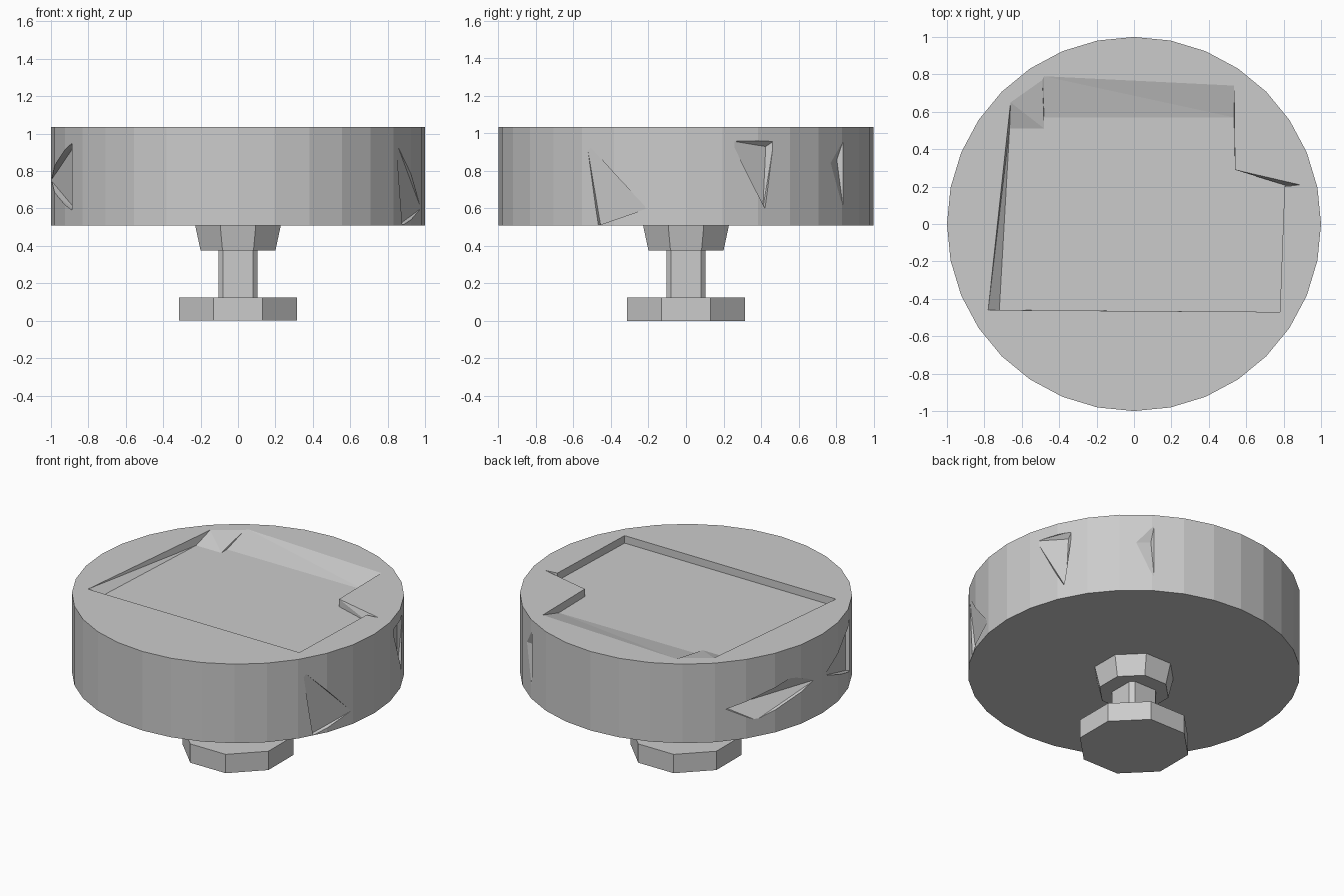
import bpy, bmesh
from math import cos, sin, pi, radians

if "Cube" in bpy.data.objects:
    bpy.data.objects.remove(bpy.data.objects["Cube"])

TOP, BOTTOM, FLOOR = 1.035, 0.51, 0.985


def finish(name, bm):
    bmesh.ops.recalc_face_normals(bm, faces=bm.faces)
    mesh = bpy.data.meshes.new(name)
    bm.to_mesh(mesh)
    bm.free()
    obj = bpy.data.objects.new(name, mesh)
    bpy.context.collection.objects.link(obj)
    return obj


def loft(name, rings):
    """Closed solid through equal-length rings of points."""
    bm = bmesh.new()
    vs = [[bm.verts.new(p) for p in ring] for ring in rings]
    n = len(vs[0])
    for a, b in zip(vs, vs[1:]):
        for i in range(n):
            j = (i + 1) % n
            bm.faces.new((a[i], a[j], b[j]))
            bm.faces.new((a[i], b[j], b[i]))
    bm.faces.new(vs[0])
    bm.faces.new(vs[-1])
    bmesh.ops.dissolve_limit(bm, angle_limit=0.001, verts=bm.verts, edges=bm.edges)
    return finish(name, bm)


def ring(r, z, n, turn=0.0):
    return [(r * cos(2 * pi * (i + turn) / n), r * sin(2 * pi * (i + turn) / n), z)
            for i in range(n)]


def octagon(apothem, z):
    return ring(apothem / cos(pi / 8), z, 8, 0.5)


def cut(target, cutter):
    cutter.hide_render = True
    cutter.hide_set(True)
    mod = target.modifiers.new(cutter.name, 'BOOLEAN')
    mod.operation = 'DIFFERENCE'
    mod.solver = 'EXACT'
    mod.object = cutter


# Foot, stem and hub
loft("foot", [octagon(0.315, 0.0), octagon(0.315, 0.125)])
stem = [(-.105, -.08), (-.08, -.105), (.08, -.105), (.105, -.08),
        (.105, .08), (.08, .105), (-.08, .105), (-.105, .08)]
loft("stem", [[(x, y, z) for x, y in stem] for z in (0.12, 0.38)])
loft("hub", [octagon(0.2, 0.375), octagon(0.23, 0.515)])

# Thick disc
disc = loft("disc", [ring(1.0, BOTTOM, 32), ring(1.0, TOP, 32)])

# Shallow irregular pocket with sloping back and left walls
rim = [(-.78, -.46), (.78, -.47), (.805, .2), (.885, .21), (.54, .29),
       (.535, .74), (-.48, .79), (-.49, .77), (-.66, .65)]
base = [(-.72, -.46), (.78, -.47), (.805, .2), (.815, .205), (.54, .29),
        (.535, .57), (-.48, .57), (-.48, .51), (-.665, .51)]
pocket = loft("pocket_cutter", [[(x, y, FLOOR) for x, y in base],
                                [(x, y, TOP) for x, y in rim],
                                [(x, y, TOP + .1) for x, y in rim]])
cut(disc, pocket)

# Chipped facets round the side: (angle, height, depth) per corner
dents = [
    [(-32, .95, 0), (-28, .51, .03), (-12, .6, 0)],
    [(25, .6, .03), (26, .93, .03), (14, .96, 0), (28, .96, 0)],
    [(57, .6, 0), (56, .86, .03), (50, .84, 0), (57, .96, 0)],
    [(139, .72, .03), (150, .62, 0), (176, .76, 0), (165, .84, 0)],
    [(182, .75, 0), (207, .59, .03), (207, .95, .03)],
]
for k, corners in enumerate(dents):
    bm = bmesh.new()
    for a, z, depth in corners:
        for r in (1.0 - depth, 1.08):
            bm.verts.new((r * cos(radians(a)), r * sin(radians(a)), z))
    hull = bmesh.ops.convex_hull(bm, input=bm.verts)
    loose = [v for v in bm.verts if not v.link_faces]
    bmesh.ops.delete(bm, geom=loose, context='VERTS')
    cut(disc, finish(f"dent_cutter_{k}", bm))
